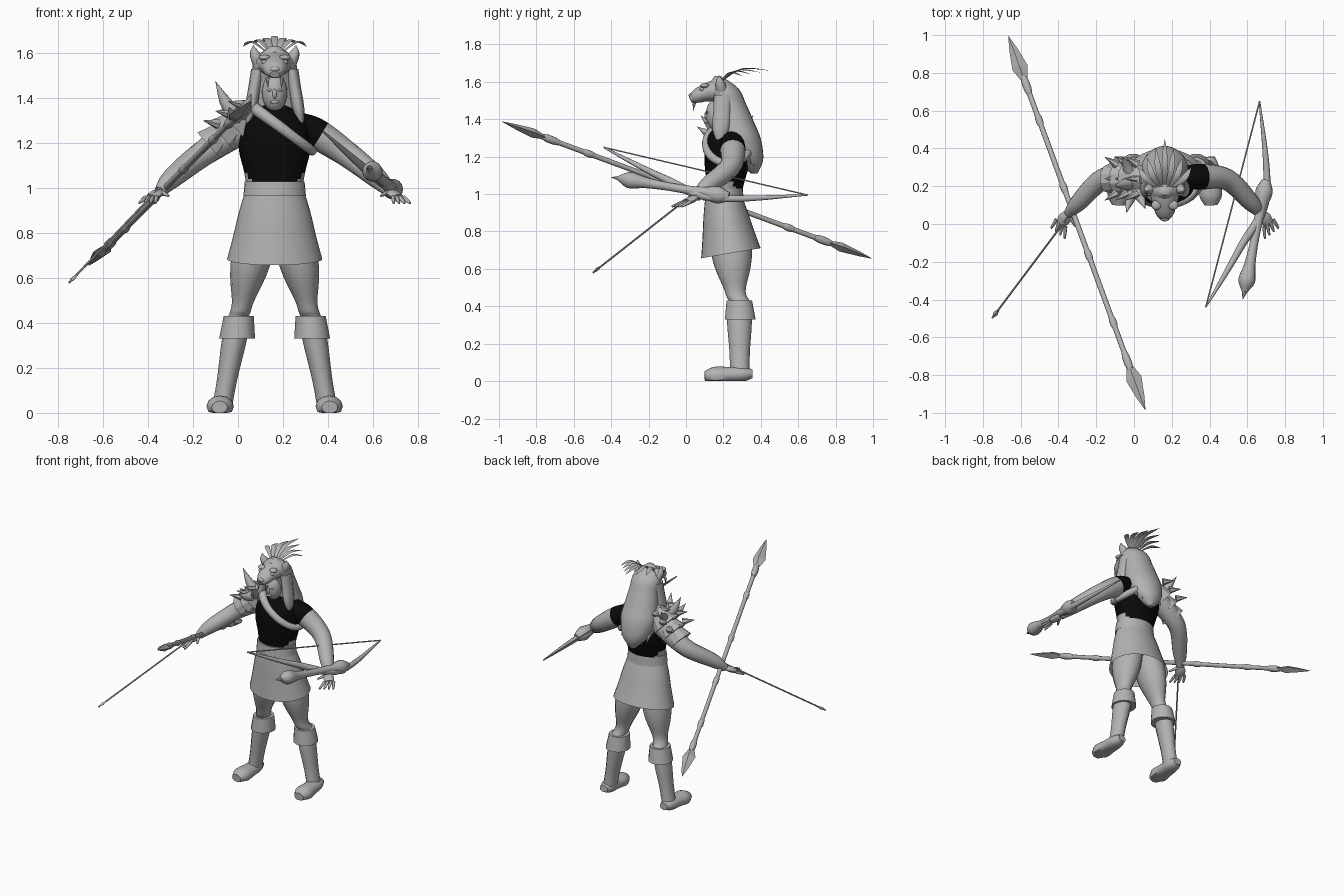
import bpy, bmesh, math
from mathutils import Vector

cube = bpy.data.objects.get("Cube")
if cube:
    bpy.data.objects.remove(cube, do_unlink=True)

CENTRE = .163  # body centre line


def material(name, value):
    mat = bpy.data.materials.new(name)
    mat.use_nodes = True
    colour = (value, value, value, 1)
    mat.diffuse_color = colour
    mat.node_tree.nodes["Principled BSDF"].inputs["Base Color"].default_value = colour
    return mat


GREY = material("stone grey", .45)
BLACK = material("black cloth", .003)


def finish(name, bm, mat, smooth=True):
    bmesh.ops.recalc_face_normals(bm, faces=bm.faces)
    mesh = bpy.data.meshes.new(name)
    bm.to_mesh(mesh)
    bm.free()
    mesh.materials.append(mat)
    obj = bpy.data.objects.new(name, mesh)
    bpy.context.collection.objects.link(obj)
    if smooth:
        bpy.ops.object.select_all(action='DESELECT')
        obj.select_set(True)
        bpy.context.view_layer.objects.active = obj
        bpy.ops.object.shade_smooth_by_angle(angle=math.radians(50))
    return obj


def spline(values, t):
    """Smooth curve through evenly spaced numbers or vectors."""
    last = len(values) - 1
    i = min(int(t * last), last - 1)
    f = t * last - i
    before, start, end, after = values[max(i - 1, 0)], values[i], values[i + 1], values[min(i + 2, last)]
    return start + ((end - before) * f + (2 * before - 5 * start + 4 * end - after) * f * f
                    + (3 * start - before - 3 * end + after) * f ** 3) / 2


def tube(name, path, radii, flat=1, mat=GREY, sides=12, steps=16, level=False, cap=True, smooth=True):
    """Skin elliptical rings along a path; level keeps every ring horizontal."""
    path = [Vector(p) for p in path]
    centres = [spline(path, i / steps) for i in range(steps + 1)]
    bm = bmesh.new()
    rings = []
    for i, centre in enumerate(centres):
        across, up = Vector((1, 0, 0)), Vector((0, 1, 0))
        if not level:
            ahead = centres[min(i + 1, steps)] - centres[max(i - 1, 0)]
            across = Vector((0, 0, 1)).cross(ahead).normalized()
            up = ahead.cross(across).normalized()
        radius = max(spline(radii, i / steps), .001)
        ring = []
        for k in range(sides):
            angle = math.tau * k / sides
            spot = centre + (across * math.cos(angle) + up * flat * math.sin(angle)) * radius
            spot.z = max(spot.z, 0)
            ring.append(bm.verts.new(spot))
        rings.append(ring)
    for low, high in zip(rings, rings[1:]):
        for k in range(sides):
            bm.faces.new((low[k], low[k - 1], high[k - 1], high[k]))
    if cap:
        bm.faces.new(rings[0])
        bm.faces.new(rings[-1])
    return finish(name, bm, mat, smooth)


def spike(name, root, tip, radius, sides=6, flat=1):
    return tube(name, [root, tip], [radius, 0], flat, sides=sides, steps=1, smooth=False)


def horn(name, root, middle, tip, radius, flat=1):
    return tube(name, [root, middle, tip], [radius, radius * .7, 0], flat, sides=8, steps=6)


def ball(name, centre, size):
    bm = bmesh.new()
    bmesh.ops.create_uvsphere(bm, u_segments=20, v_segments=12, radius=1)
    bmesh.ops.scale(bm, vec=size, verts=bm.verts)
    bmesh.ops.translate(bm, vec=centre, verts=bm.verts)
    return finish(name, bm, GREY)


def recolour(obj, mat, rule):
    obj.data.materials.append(mat)
    for face in obj.data.polygons:
        face.material_index = int(rule(face.center))


def middle(y, z):
    return Vector((CENTRE, y, z))


# Torso with bare flanks, belt, and skirt with a hem that rises to the back
torso = tube("torso", [middle(.2, .98), middle(.22, 1.18), middle(.21, 1.38)],
             [.12, .135, .16, .14, .05], .76, BLACK, sides=28, level=True)
recolour(torso, GREY, lambda p: p.z < 1 + max(0, abs(p.x - CENTRE) - .07))
tube("belt", [middle(.2, .965), middle(.2, 1.03)], [.139, .133], .78, sides=28, steps=1, level=True)
skirt = tube("skirt", [middle(.2, 1), middle(.24, .66)], [.127, .172, .212], .75,
             sides=32, level=True, cap=False)
for vert in skirt.data.vertices:
    vert.co.z += (vert.co.y - .1) * (1 - vert.co.z) / 2

# Limbs and hood details, mirrored about the centre line
for sign, side in ((1, "left"), (-1, "right")):
    def at(x, y, z):
        return Vector((CENTRE + sign * x, y, z))

    boot_top, ankle = at(.16, .285, .43), at(.235, .288, .02)
    tube(side + "_leg", [at(.08, .235, .8), at(.14, .26, .5), boot_top],
         [.09, .088, .05, .046, .046], 1.2, level=True)
    tube(side + "_boot", [boot_top, ankle], [.057, .055, .045, .045], 1.2, level=True)
    tube(side + "_boot_cuff", [at(.167, .29, .33), boot_top], [.08, .067], 1.05, sides=14, steps=1, level=True)
    tube(side + "_foot", [at(.235, .355, .04), at(.245, .1, .025)], [.03, .05, .055, .06, .035], .8)

    wrist, knuckles = at(.51, .055, .985), at(.55, .005, .958)
    arm = tube(side + "_arm", [at(.08, .24, 1.285), at(.18, .25, 1.245), at(.33, .235, 1.145),
                               at(.455, .115, 1.045), wrist], [.055, .068, .057, .046, .026], sides=16, steps=24)
    if sign > 0:
        recolour(arm, BLACK, lambda p: p.x - (p.z - 1.25) / 2 < .375)
    tube(side + "_palm", [wrist, knuckles], [.024, .034, .028], .55)
    spread, reach = Vector((sign * .016, .012, 0)), Vector((sign * .016, -.055, -.025))
    for i in range(4):
        root = knuckles + spread * (i - 1.5)
        tube(f"{side}_finger_{i}", [root, root + reach + spread * (i - 1.5) / 2], [.01, .009, .005], sides=8, steps=3)
    tube(side + "_thumb", [wrist, at(.472, -.015, .965)], [.014, .01, .005], sides=8, steps=3)

    ball(side + "_eye", at(.022, .115, 1.435), (.012, .008, .006))
    ball(side + "_beast_eye", at(.045, .085, 1.56), (.014, .012, .01))
    ball(side + "_beast_brow", at(.045, .1, 1.58), (.026, .025, .013))
    horn(side + "_ear", at(.07, .19, 1.56), at(.09, .18, 1.6), at(.095, .175, 1.635), .032)
    spike(side + "_fang", at(.032, .045, 1.49), at(.03, .038, 1.445), .01)
    tube(side + "_mane_lock", [at(.075, .2, 1.53), at(.12, .18, 1.27)], [.03, .028, .026, .006], 1.7, level=True)

# Face under the hood
ball("face", middle(.168, 1.425), (.056, .062, .088))
ball("nose", middle(.11, 1.42), (.01, .012, .022))
ball("lips", middle(.115, 1.383), (.02, .01, .008))

# Beast hood: mane, upper jaw and nose
tube("mane", [middle(.17, 1.63), middle(.235, 1.48), middle(.29, 1.3), middle(.365, 1.11)],
     [.02, .092, .1, .113, .125, .095, .02], .87, sides=24, steps=24, level=True)
tube("upper_jaw", [middle(.21, 1.56), middle(.1, 1.54), middle(.022, 1.505)], [.085, .078, .062, .048, .022], .76)
ball("beast_nose", middle(.028, 1.528), (.022, .014, .013))

# Mane tufts and feather crest, fanned from the centre outwards
for i in range(7):
    fan = (i - 3) / 3
    out, fall = Vector((fan, 0, 0)), abs(fan)
    spike(f"mane_tuft_{i}", middle(.33 - fall * .04, 1.25) + out * .09,
          middle(.39 - fall * .04, 1.12 + fall * .04) + out * .1, .035, sides=8)
    tube(f"feather_{i}", [middle(.19, 1.6) + out * .03, middle(.3 - fall * .06, 1.67 - fall * .02) + out * .1,
                          middle(.45 - fall * .15, 1.66 - fall * .03) + out * .14],
         [.003, .014, .015, 0], .2, sides=6, steps=9)

# Chest strap: a tilted loop from the right shoulder to the left ribs
loop = [math.tau * k / 16 for k in range(17)]
tube("chest_strap", [(.195 + .135 * math.cos(a), .225 + .115 * math.sin(a), 1.265 - .1 * math.cos(a)) for a in loop],
     [.021, .028, .021], steps=48)

# Right shoulder armour: overlapping flared bands with spikes and horns
for i in range(3):
    band = Vector((.03, .24, 1.32)).lerp(Vector((-.08, .24, 1.235)), i / 2)
    down = Vector((-.05, 0, -.045))
    radius = .1 - .01 * i
    tube(f"shoulder_band_{i}", [band - down * .7, band + down], [radius * .55, radius], sides=10, steps=1, smooth=False)
    for k in (-1, 0, 1):
        root = band + Vector((-.01, k * .075, .05))
        spike(f"band_spike_{i}_{k + 1}", root, root + Vector((-.065, k * .04, .015)), .024)
shoulder = Vector((0, .22, 1.3))
for i, tip in enumerate([(-.1, .2, 1.475), (-.06, .36, 1.42), (.06, .08, 1.42), (-.04, .06, 1.36)]):
    tip = Vector(tip)
    bend = shoulder.lerp(tip, .6) + Vector((0, 0, -.015))
    horn(f"shoulder_horn_{i}", shoulder.lerp(tip, .2), bend, tip, .036)

# Double-ended spear
front, rear = Vector((.06, -.985, 1.388)), Vector((-.665, .995, .655))
tube("spear_shaft", [front.lerp(rear, .1), rear.lerp(front, .1)], [.014, .014], sides=10, steps=1)
for name, tip, end in (("front", front, rear), ("rear", rear, front)):
    tube(name + "_spearhead", [tip, tip.lerp(end, .12)], [0, .022, .042, .015], .6, sides=4, steps=3, smooth=False)
    tube(name + "_spear_socket", [tip.lerp(end, .11), tip.lerp(end, .155)], [.015, .021, .021, .015], steps=3)
for i in range(4):
    t = .22 + .18 * i
    tube(f"spear_binding_{i}", [front.lerp(rear, t), front.lerp(rear, t + .03)], [.014, .019, .019, .014], steps=3)

# Arrow
tip, nock = Vector((-.75, -.497, .58)), Vector((-.34, .05, 1.01))
tube("arrow_shaft", [tip, nock], [.005, .005], sides=6, steps=1)
tube("arrowhead", [tip, tip.lerp(nock, .08)], [0, .014, .005], .7, sides=4, steps=2, smooth=False)

# Bow and string
upper, lower = Vector((.38, -.44, 1.25)), Vector((.665, .65, .995))
tube("bow", [upper, (.56, -.13, 1.09), (.7, .15, .98), lower], [.004, .016, .023, .018, .004], sides=10, steps=24)
tube("bowstring", [upper, lower], [.004, .004], sides=6, steps=1)

# Bone club
knob, heel = Vector((.585, -.36, 1.085)), Vector((.7, .23, .985))
tube("bone_club", [knob, heel], [.015, .045, .03, .023, .023, .03, .046, .024], sides=14, steps=28)
spike("club_spike", knob, knob + Vector((-.01, -.04, .005)), .014)
